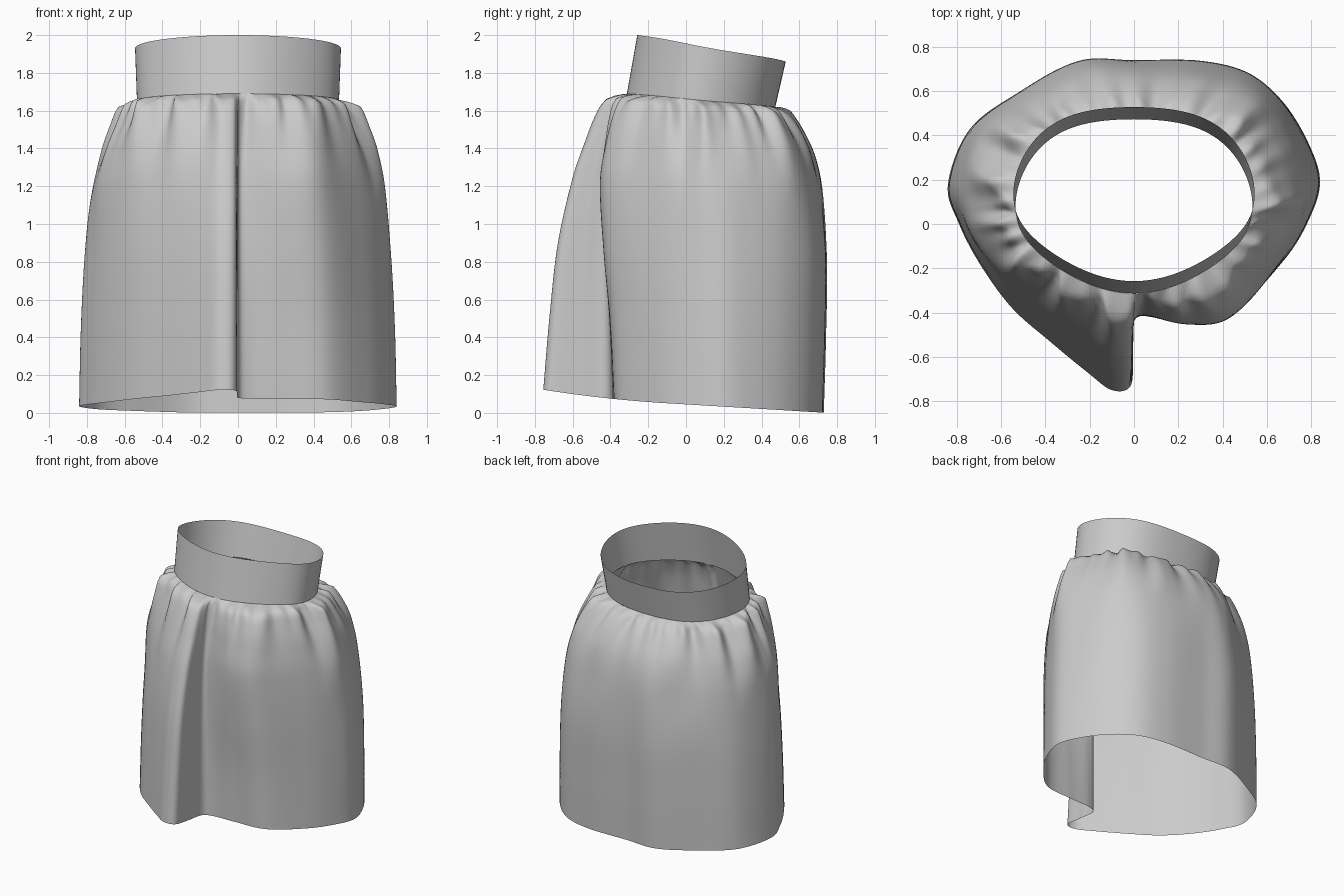
import bpy, math, random
from mathutils import Vector

if "Cube" in bpy.data.objects:
    bpy.data.objects.remove(bpy.data.objects["Cube"])

random.seed(4)

# Hem outline: (angle where it meets the waistband, x, y), counter-clockwise from the front fold
HEM = [(-88, 0.0, -0.44), (-78, 0.07, -0.395), (-65, 0.24, -0.385), (-50, 0.48, -0.355),
       (-30, 0.68, -0.16), (-12, 0.79, 0.02), (5, 0.84, 0.19), (22, 0.79, 0.36),
       (40, 0.68, 0.54), (55, 0.52, 0.67), (72, 0.3, 0.72), (92, 0, 0.72),
       (110, -0.25, 0.72), (130, -0.52, 0.59), (150, -0.74, 0.43), (172, -0.84, 0.18),
       (190, -0.79, 0.0), (207, -0.69, -0.19), (222, -0.55, -0.38), (237, -0.38, -0.53),
       (250, -0.21, -0.67), (260, -0.1, -0.75), (267, -0.015, -0.73), (270, -0.005, -0.58)]
N = len(HEM)

# How far the cloth has flared from band to hem, by height fraction
KEYS = [0, .03, .08, .16, .28, .5, .75, 1]
SIDE = [0, .24, .40, .60, .78, .90, .97, 1]
FRONT = [0, .22, .34, .46, .62, .81, .92, 1]
BACK = [0, .28, .55, .79, .94, 1.07, 1.05, 1]
BULGE = [0, .07, .10, .115, .12, .08, .03, 0]


def smooth_keys(vals, s):
    # smooth curve through the key values
    def slope(k):
        a, b = max(k - 1, 0), min(k + 1, len(KEYS) - 1)
        return (vals[b] - vals[a]) / (KEYS[b] - KEYS[a])
    i = 0
    while i < len(KEYS) - 2 and s > KEYS[i + 1]:
        i += 1
    h = KEYS[i + 1] - KEYS[i]
    t = (s - KEYS[i]) / h
    return (vals[i] * (2 * t ** 3 - 3 * t * t + 1) + vals[i + 1] * (3 * t * t - 2 * t ** 3)
            + h * slope(i) * (t ** 3 - 2 * t * t + t) + h * slope(i + 1) * (t ** 3 - t * t))


def catmull(a, b, c, d, t):
    return 0.5 * (2 * b + (c - a) * t + (2 * a - 5 * b + 4 * c - d) * t * t
                  + (3 * b - a - 3 * c + d) * t ** 3)


def hem_at(u):
    i, t = int(u), u - int(u)
    pts = []
    for k in range(i - 1, i + 3):
        a, x, y = HEM[k % N]
        pts.append(Vector((a + 360 * (k // N), x, y)))
    return catmull(*pts, t)


def make_noise(n):
    # periodic 1D noise over the angle, alternating in sign so pleats are regular
    v = [random.uniform(.1, 1.2) * (-1) ** k for k in range(n)]

    def f(deg):
        p = (deg % 360) / 360 * n
        i, t = int(p), p - int(p)
        return catmull(v[(i - 1) % n], v[i % n], v[(i + 1) % n], v[(i + 2) % n], t)
    return f


def band_point(deg, t):
    # t = 0 bottom edge, t = 1 top edge; both edges tilt down to the back
    a = math.radians(deg)
    y = 0.08 + 0.055 * t + 0.393 * math.sin(a) + 0.025 * math.sin(2 * a) ** 2
    x = (0.535 + 0.01 * t) * math.cos(a)
    back = (1 + math.sin(a)) / 2
    z = (1.69 - 0.07 * back) * (1 - t) + (2.0 - 0.14 * back) * t
    return Vector((x, y, z))


def loft(name, rows):
    n = len(rows[0])
    verts = [p for r in rows for p in r]
    faces = [(j * n + i, (j + 1) * n + i, (j + 1) * n + (i + 1) % n, j * n + (i + 1) % n)
             for j in range(len(rows) - 1) for i in range(n)]
    me = bpy.data.meshes.new(name)
    me.from_pydata(verts, [], faces)
    me.polygons.foreach_set("use_smooth", [True] * len(faces))
    ob = bpy.data.objects.new(name, me)
    bpy.context.collection.objects.link(ob)
    return ob


# Waistband
loft("waistband", [[band_point(i * 3.75, 1 - j / 4) for i in range(96)] for j in range(5)])

# Gathered skirt with one deep fold at the front
fine, broad, drape, drift = make_noise(64), make_noise(30), make_noise(14), make_noise(18)
S = [0, .01, .02, .03, .045, .06, .08] + [.08 + .92 * (k / 40) ** 1.3 for k in range(1, 41)]
PER = 16
rows = []
for s in S:
    row = []
    for i in range(N * PER):
        deg, hx, hy = hem_at(i / PER)
        top = band_point(deg, 0)
        sn = math.sin(math.radians(deg))
        out = Vector((math.cos(math.radians(deg)), sn, 0))
        side = smooth_keys(SIDE, s)
        other = smooth_keys(BACK if sn > 0 else FRONT, s)
        w = side + (other - side) * sn * sn
        hem = Vector((hx, hy, 0.045 - 0.06 * hy + 0.075 * max(0, -hy - 0.1) ** 2))
        p = top.lerp(hem, w)
        p.z = top.z + (hem.z - top.z) * s
        # fuller front right panel
        dist = (deg + 180) % 360 - 180 + 58
        p.y -= smooth_keys(BULGE, s) * math.exp(-(dist / 24) ** 2)
        # pleats fade downward, wandering a little sideways; calmer on the deep fold
        d = deg + 6 * drift(deg) * s
        rise = min(1, s / .03)
        calm = 1 - .6 * math.exp(-((dist + 33) / 9) ** 2)
        p += out * rise * calm * (0.026 * fine(d) * math.exp(-s / .07)
                                  + 0.032 * broad(d + 12 * s) * math.exp(-(s / .2) ** 2)
                                  + 0.016 * drape(d + 25 * s) * math.exp(-((s - .25) / .17) ** 2))
        # puffs that ride up over the seam
        p.z += (0.025 + 0.03 * fine(deg + 3)) * rise * math.exp(-s / .05)
        row.append(p)
    rows.append(row)
loft("gathered_skirt", rows)
